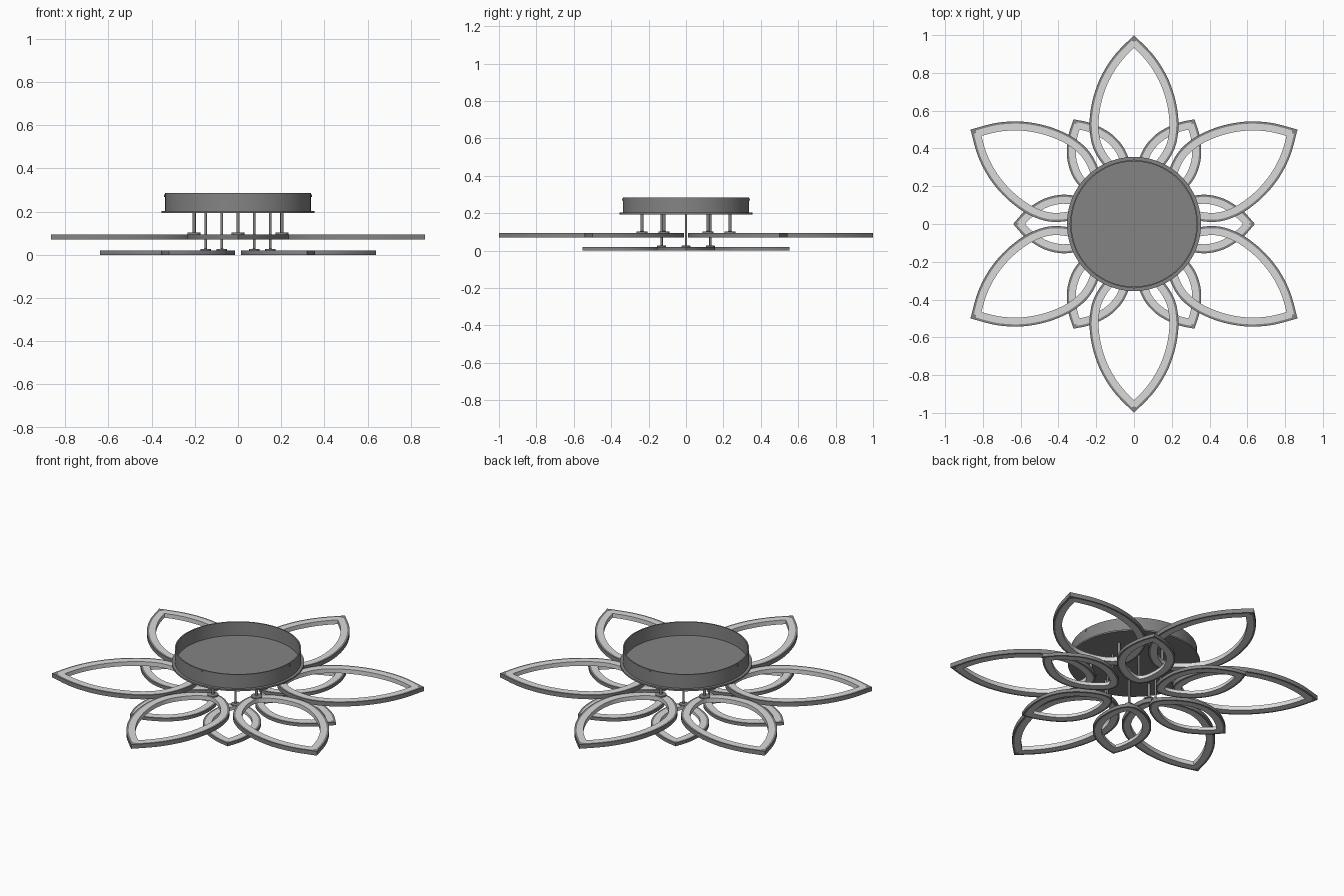
import bpy, bmesh, math
from mathutils import Vector, Matrix

if "Cube" in bpy.data.objects:
    bpy.data.objects.remove(bpy.data.objects["Cube"])


def material(name, value):
    m = bpy.data.materials.new(name)
    m.diffuse_color = (value, value, value, 1)
    m.use_nodes = True
    m.node_tree.nodes["Principled BSDF"].inputs["Base Color"].default_value = m.diffuse_color
    return m


GREY = material("grey metal", 0.23)
LIGHT = material("light diffuser", 0.70)


def add_object(name, mesh, angle=0.0):
    ob = bpy.data.objects.new(name, mesh)
    ob.rotation_euler.z = angle
    bpy.context.collection.objects.link(ob)
    return ob


def smooth(ob):
    bpy.ops.object.select_all(action='DESELECT')
    ob.select_set(True)
    bpy.context.view_layer.objects.active = ob
    bpy.ops.object.shade_smooth_by_angle(angle=math.radians(35))


def outline(half, steps=5):
    """Smooth closed petal outline from (radius, half width) points, tip first."""
    pts = [Vector(p) for p in half]
    # the end control point mirrors the curve so the inner end is round
    ctrl = [pts[0] * 2 - pts[1]] + pts + [Vector((pts[-2].x, -pts[-2].y))]
    side = []
    for i in range(1, len(ctrl) - 2):
        a, b, c, d = ctrl[i - 1:i + 3]
        for k in range(steps):
            t = k / steps
            side.append(0.5 * (2 * b + (c - a) * t + (2 * a - 5 * b + 4 * c - d) * t * t
                               + (3 * b - a - 3 * c + d) * t ** 3))
    side.append(pts[-1])
    return side + [Vector((p.x, -p.y)) for p in reversed(side[1:-1])]


def inset(loop, dist):
    """Mitred inward offset of a counter-clockwise loop."""
    res = []
    n = len(loop)
    for i, p in enumerate(loop):
        d1 = (p - loop[i - 1]).normalized()
        d2 = (loop[(i + 1) % n] - p).normalized()
        n1, n2 = Vector((-d1.y, d1.x)), Vector((-d2.y, d2.x))
        m = (n1 + n2).normalized()
        res.append(p + m * dist / m.dot(n1))
    return res


def petal_mesh(name, half, rim, width, z0, z1):
    """Flat ring: thin metal rim outside, light diffuser inside."""
    outer = outline(half)
    mid, inner = inset(outer, rim), inset(outer, width)
    mid[0].x -= 0.018          # solid metal corner at the tip
    bm = bmesh.new()
    section = [(outer, z0), (outer, z1), (mid, z1), (inner, z1), (inner, z0), (mid, z0)]
    rings = [[bm.verts.new((p.x, p.y, z)) for p in lp] for lp, z in section]
    mats = [0, 0, 1, 1, 1, 0]
    n = len(outer)
    for s in range(6):
        a, b = rings[s], rings[(s + 1) % 6]
        for i in range(n):
            j = (i + 1) % n
            bm.faces.new((a[i], a[j], b[j], b[i])).material_index = mats[s]
    bmesh.ops.recalc_face_normals(bm, faces=bm.faces)
    me = bpy.data.meshes.new(name)
    bm.to_mesh(me)
    bm.free()
    me.materials.append(GREY)
    me.materials.append(LIGHT)
    return me


def lathe(name, profile, segs, mat):
    """Solid of revolution from (radius, z); zero radius closes an end."""
    bm = bmesh.new()
    vs = [bm.verts.new((r, 0, z)) for r, z in profile]
    edges = [bm.edges.new(e) for e in zip(vs, vs[1:])]
    bmesh.ops.spin(bm, geom=vs + edges, axis=(0, 0, 1), cent=(0, 0, 0),
                   steps=segs, angle=2 * math.pi)
    bmesh.ops.remove_doubles(bm, verts=bm.verts, dist=1e-5)
    bmesh.ops.recalc_face_normals(bm, faces=bm.faces)
    me = bpy.data.meshes.new(name)
    bm.to_mesh(me)
    bm.free()
    me.materials.append(mat)
    return me


# ceiling canopy: open-topped pan with a flange at the bottom
canopy = add_object("canopy", lathe("canopy", [
    (0, 0.194), (0.355, 0.194), (0.355, 0.203), (0.338, 0.203), (0.338, 0.285),
    (0.331, 0.285), (0.331, 0.205), (0, 0.205)], 96, GREY))
smooth(canopy)

# four small screws round the canopy wall
screw = lathe("canopy_screw", [(0, -0.004), (0.006, -0.004), (0.006, 0.004), (0, 0.004)], 12, GREY)
screw.transform(Matrix.Translation((0.338, 0, 0.274)) @ Matrix.Rotation(math.pi / 2, 4, 'Y'))
for i in range(4):
    add_object("canopy_screw", screw, i * math.pi / 2)

# two tiers of six petals, each petal hung on a rod with a round foot
BIG = [(1.0, 0), (0.9, 0.098), (0.8, 0.165), (0.7, 0.207), (0.6, 0.23), (0.5, 0.235),
       (0.4, 0.215), (0.31, 0.16), (0.24, 0.082), (0.212, 0)]
SMALL = [(0.64, 0), (0.58, 0.066), (0.5, 0.122), (0.43, 0.148), (0.36, 0.155),
         (0.28, 0.14), (0.2, 0.098), (0.148, 0.05), (0.128, 0)]
tiers = [("large", BIG, 0.07, 0.095, 0.235, 0.008, 0.03, math.pi / 6),
         ("small", SMALL, 0.0, 0.019, 0.15, 0.006, 0.024, 0.0)]
for label, half, z0, z1, r, rod, foot, start in tiers:
    petal = petal_mesh(label + "_petal", half, 0.012, 0.048, z0, z1)
    hanger = lathe(label + "_rod", [(0, z1), (foot, z1), (foot, z1 + 0.007), (rod, z1 + 0.009),
                                    (rod, 0.196), (0, 0.196)], 20, GREY)
    hanger.transform(Matrix.Translation((r, 0, 0)))
    for i in range(6):
        angle = start + i * math.pi / 3
        smooth(add_object(label + "_petal", petal, angle))
        smooth(add_object(label + "_rod", hanger, angle))
